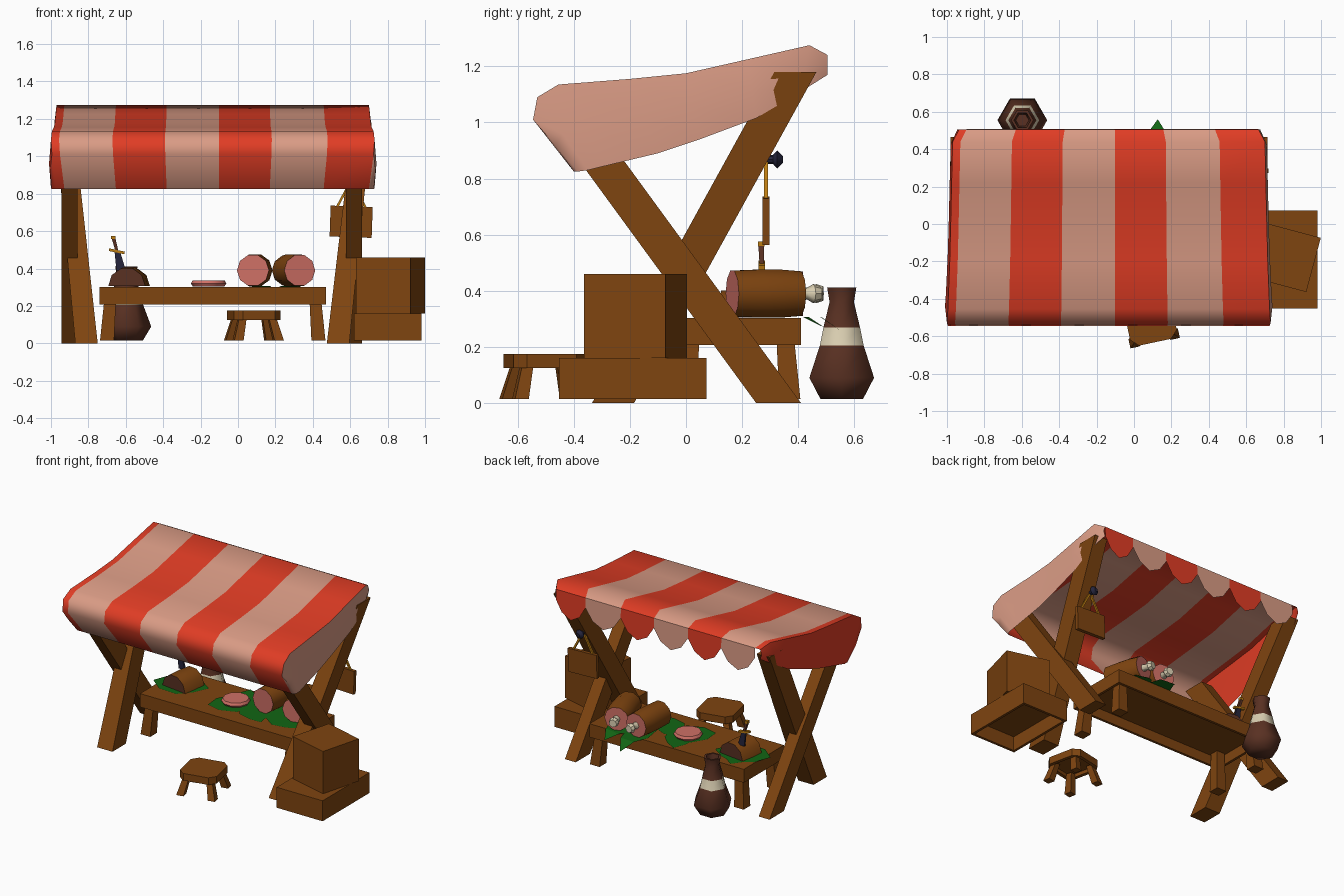
import bpy, bmesh
from math import pi, cos, sin, radians
from mathutils import Matrix, Vector

cube = bpy.data.objects.get("Cube")
if cube:
    bpy.data.objects.remove(cube, do_unlink=True)


def material(name, rgb):
    m = bpy.data.materials.new(name)
    m.use_nodes = True
    m.diffuse_color = (*rgb, 1)
    m.node_tree.nodes["Principled BSDF"].inputs["Base Color"].default_value = (*rgb, 1)
    return m


WOOD = material("wood", (.21, .058, .005))
RED = material("red cloth", (.75, .046, .018))
PALE = material("pale cloth", (.7, .33, .235))
PINK = material("pink meat", (.62, .16, .13))
CREAM = material("cream", (.7, .62, .44))
BROWN = material("dark brown", (.1, .03, .016))
GREEN = material("leaf green", (.006, .13, .007))
BLUE = material("dark blue", (.018, .018, .045))
GOLD = material("gold", (.5, .2, .006))


def finish(name, bm, mats, smooth=0, normals=True):
    if normals:
        bmesh.ops.recalc_face_normals(bm, faces=bm.faces)
    for f in bm.faces:
        f.smooth = smooth > 0
    me = bpy.data.meshes.new(name)
    bm.to_mesh(me)
    bm.free()
    for m in mats:
        me.materials.append(m)
    if smooth:
        me.set_sharp_from_angle(angle=radians(smooth))
    ob = bpy.data.objects.new(name, me)
    bpy.context.collection.objects.link(ob)
    return ob


def spin(deg, axis="Z"):
    return Matrix.Rotation(radians(deg), 4, axis)


def box(name, centre, size, mat=WOOD, turn=None, bevel=0, hollow=0):
    """Box with optional cut corners and an underside hollowed to a depth."""
    bm = bmesh.new()
    bmesh.ops.create_cube(bm, size=1, matrix=Matrix.Diagonal((*size, 1)))
    if bevel:
        up = [e for e in bm.edges if abs(e.verts[0].co.z - e.verts[1].co.z) > size[2] / 2]
        bmesh.ops.bevel(bm, geom=up, offset=bevel, segments=1, affect="EDGES")
    if hollow:
        under = [f for f in bm.faces if f.normal.z < -.9]
        bmesh.ops.inset_region(bm, faces=under, thickness=.025)
        inner = bmesh.ops.extrude_face_region(bm, geom=under)
        bmesh.ops.delete(bm, geom=under, context="FACES_ONLY")
        moved = [g for g in inner["geom"] if isinstance(g, bmesh.types.BMVert)]
        bmesh.ops.translate(bm, verts=moved, vec=(0, 0, hollow))
    bm.transform(Matrix.Translation(centre) @ (turn or Matrix()))
    return finish(name, bm, [mat])


def post(name, low, high, s0, s1, mat=WOOD, turn=None):
    """Leaning post whose two ends are cut level."""
    bm = bmesh.new()
    rings = []
    for p, s in ((low, s0), (high, s1)):
        rings.append([bm.verts.new((p[0] + a * s[0] / 2, p[1] + b * s[1] / 2, p[2]))
                      for a, b in ((-1, -1), (1, -1), (1, 1), (-1, 1))])
    bm.faces.new(rings[0])
    bm.faces.new(rings[1])
    for i in range(4):
        k = (i + 1) % 4
        bm.faces.new((rings[0][i], rings[0][k], rings[1][k], rings[1][i]))
    if turn:
        bm.transform(turn)
    return finish(name, bm, [mat])


def lathe(name, profile, sides, where, mats, bands, smooth=40, half=False):
    """Turned shape around local z; bands lists the material of each profile step,
    with the first and last entries colouring the caps."""
    bm = bmesh.new()
    rings = [[bm.verts.new((r * cos(2 * pi * i / sides), r * sin(2 * pi * i / sides), h))
              for i in range(sides)] for r, h in profile]
    bm.faces.new(rings[0]).material_index = bands[0]
    bm.faces.new(rings[-1]).material_index = bands[-1]
    for a, b, m in zip(rings, rings[1:], bands[1:]):
        for i in range(sides):
            k = (i + 1) % sides
            bm.faces.new((a[i], a[k], b[k], b[i])).material_index = m
    bm.transform(where)
    if half:
        bmesh.ops.bisect_plane(bm, geom=bm.verts[:] + bm.edges[:] + bm.faces[:],
                               plane_co=where.translation, plane_no=(0, 0, 1), clear_inner=True)
    return finish(name, bm, mats, smooth)


# Striped canopy: each row is top (y, z), lower flap edge (y, z), half width
MID = -.135
rows = [((-.4, .825), (-.4, .825), .835), ((-.545, 1.01), (-.385, .825), .86),
        ((-.53, 1.09), (-.35, .83), .865), ((-.455, 1.135), (-.28, .847), .86),
        ((-.2, 1.155), (-.1, .89), .85), ((0, 1.175), (.05, .94), .845),
        ((.22, 1.225), (.25, 1.015), .84), ((.44, 1.275), (.41, 1.11), .835),
        ((.505, 1.24), (.505, 1.17), .8)]
edges = [-.95, -.62, -.295, .04, .365, .71]   # stripe edges as a share of half width
bm = bmesh.new()
grid = []
for (ty, tz), (by, bz), hw in rows:
    flap = [(1, by, bz), (1.012, (ty + by) / 2, (tz + bz) / 2)]
    line = [(-s, y, z) for s, y, z in flap]
    line += [(s, ty, tz) for s in [-1] + edges + [1]]
    line += [(s, y, z) for s, y, z in flap[::-1]]
    grid.append([bm.verts.new((MID + s * hw, y, z)) for s, y, z in line])
for a, b in zip(grid, grid[1:]):
    for j in range(len(a) - 1):
        f = bm.faces.new((a[j], a[j + 1], b[j + 1], b[j]))
        f.material_index = 1 if j > 8 else (0 if j < 2 else j % 2)
# Scalloped back edge, one tongue per stripe
for j in range(3, 9):
    p, q = grid[-1][j], grid[-1][j + 1]
    tongue = [p]
    for t, z in ((0, 1.17), (.2, 1.09), (.5, 1.05), (.8, 1.09), (1, 1.17)):
        tongue.append(bm.verts.new((p.co.x + t * (q.co.x - p.co.x), .508, z)))
    bm.faces.new(tongue[::1] + [q]).material_index = j % 2
bmesh.ops.remove_doubles(bm, verts=bm.verts, dist=.0005)
finish("canopy", bm, [RED, PALE], 60, normals=False)

# Crossed posts at both ends
for side, xa, b0, b1 in (("right", -.9, -.81, -.93), ("left", .62, .535, .665)):
    post(side + "_front_leaning_post", (xa, .33, 0), (xa, -.43, 1.04), (.085, .16), (.085, .16))
    post(side + "_back_leaning_post", (b0, -.26, 0), (b1, .39, 1.18), (.12, .15), (.1, .15))


def legs(name, centre, reach, top, size, splay, turn=None):
    for sx in (-1, 1):
        for sy in (-1, 1):
            x, y = sx * reach[0], sy * reach[1]
            place = Matrix.Translation(centre) @ (turn or Matrix())
            post(name + "_leg", (x + sx * splay, y + sy * splay, .015), (x, y, top),
                 (size, size), (size * .8, size * .8), turn=place)


# Table
box("table_top", (-.135, .185, .255), (1.21, .45, .095), hollow=.07)
legs("table", (-.135, .185, 0), (.545, .165), .28, .075, .02)

# Stool
stool_turn = spin(12)
box("stool_seat", (.085, -.505, .15), (.255, .26, .05), turn=stool_turn, bevel=.04, hollow=.025)
legs("stool", (.085, -.505, 0), (.08, .08), .14, .05, .03, stool_turn)

# Crates
box("lower_crate", (.8, -.19, .0875), (.36, .525, .145), hollow=.1)
box("upper_crate", (.815, -.18, .31), (.3, .3, .3), turn=spin(-15))

# Hanging sign with its peg and cords
box("sign_board", (.605, .285, .65), (.225, .025, .165), turn=spin(2, "Y"))
for s in (-1, 1):
    post("sign_cord", (.605 + s * .075, .285, .73), (.605, .285, .87), (.014, .014), (.014, .014), GOLD)
lathe("sign_peg", [(.016, 0), (.016, .06), (.032, .075), (.012, .095)], 8,
      Matrix.Translation((.605, .25, .868)) @ spin(-90, "X"), [BLUE], [0] * 5)

# Jar with a cream band
lathe("jar", [(.088, .015), (.133, .09), (.09, .205), (.075, .27), (.05, .36), (.06, .412),
              (.045, .412), (.035, .35)], 6, Matrix.Translation((-.597, .555, 0)),
      [BROWN, CREAM], [0, 0, 0, 1, 0, 0, 0, 0, 0], 65)

# Hams with bones
for x, deg in ((.08, -5), (.33, 16)):
    at = Matrix.Translation((x, .165, .39)) @ spin(deg) @ spin(-90, "X")
    lathe("ham", [(.086, 0), (.09, .1), (.09, .17), (.083, .25)], 10, at, [WOOD, PINK], [1, 0, 0, 0, 1])
    lathe("ham_bone", [(.026, .24), (.02, .275), (.034, .3), (.026, .325)], 8, at, [CREAM], [0] * 5)

# Steak
lathe("steak", [(.085, .305), (.095, .32), (.085, .337)], 10,
      Matrix.Translation((-.157, .2, 0)), [PINK], [0] * 4)

# Half-round roast with a dagger in it
lathe("roast", [(.1, 0), (.104, .09), (.1, .18)], 10,
      Matrix.Translation((-.595, .13, .306)) @ spin(-8) @ spin(-90, "X"),
      [WOOD, BROWN], [1, 0, 0, 1], half=True)
post("dagger_blade", (-.625, .27, .39), (-.645, .27, .49), (.05, .014), (.03, .014), BLUE)
box("dagger_guard", (-.648, .27, .492), (.085, .022, .014), GOLD, spin(12, "Y"))
post("dagger_grip", (-.648, .27, .495), (-.665, .268, .56), (.016, .016), (.02, .02), BROWN)
box("dagger_pommel", (-.667, .268, .566), (.022, .022, .018), GOLD)


# Leaves on the table; the tip bends down past the edge when drooping
def leaf(x, y, length, width, deg, droop=0):
    bm = bmesh.new()
    half = [(-.5, 0), (-.3, .35), (.05, .5), (.3, .3)]
    outline = half + [(.5, 0)] + [(a, -b) for a, b in half[:0:-1]]
    vs = [bm.verts.new((a * length, b * width, 0)) for a, b in outline]
    bm.faces.new((vs[0], vs[1], vs[2], vs[3], vs[5], vs[6], vs[7]))
    bm.faces.new((vs[3], vs[4], vs[5]))
    vs[4].co.z -= droop
    bm.transform(Matrix.Translation((x, y, .307)) @ spin(deg))
    finish("leaf", bm, [GREEN], normals=False)


leaf(-.6, .22, .38, .3, 15)
leaf(-.6, .24, .32, .22, 100)
leaf(-.16, .17, .32, .26, 40)
leaf(-.13, .25, .34, .2, 110)
leaf(.02, .15, .34, .2, -40)
leaf(.12, .36, .4, .18, 88, .055)
leaf(.26, .32, .36, .2, 80, .04)
leaf(.25, .17, .36, .24, -20)
